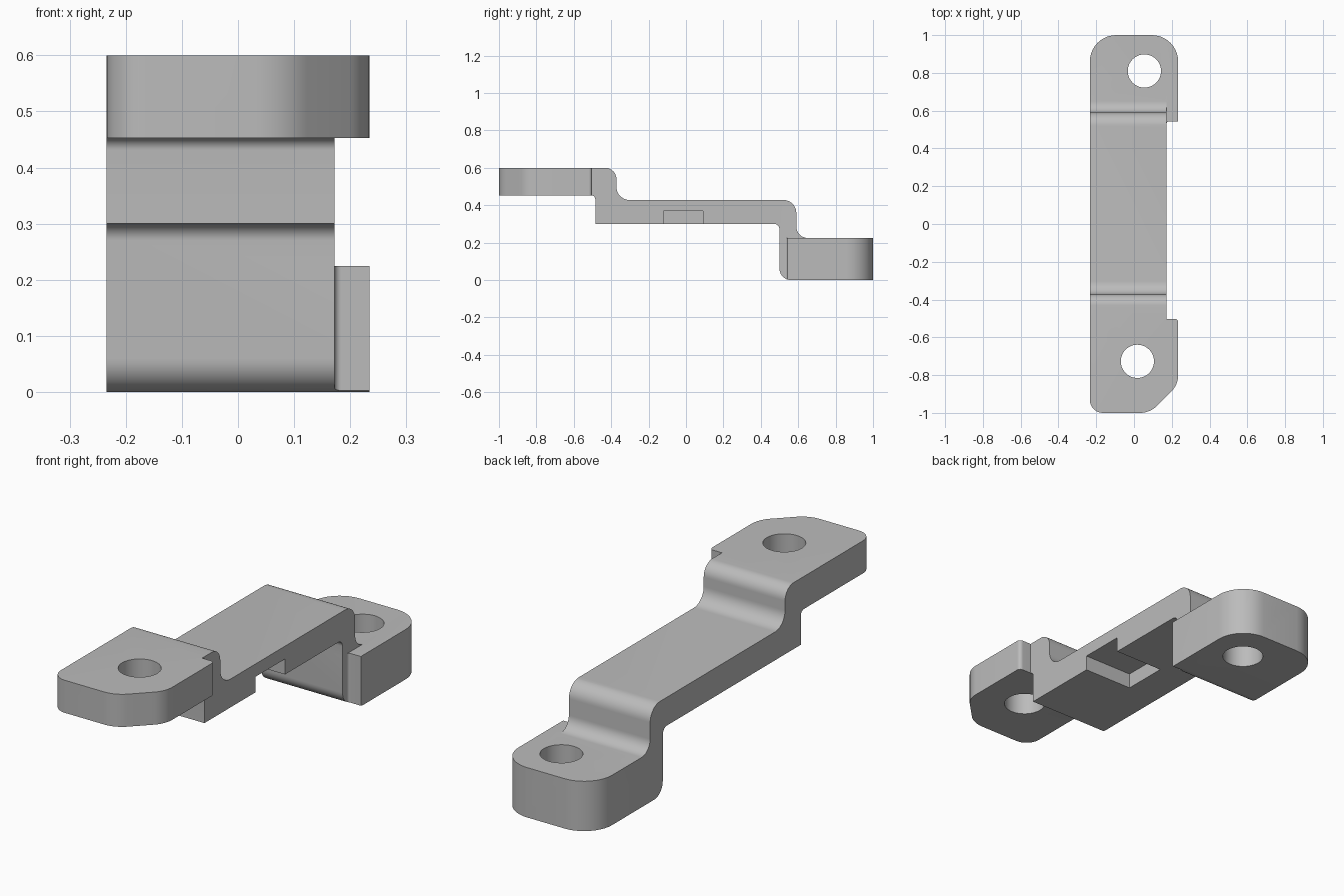
import bpy, bmesh, math
from mathutils import Vector

cube = bpy.data.objects.get("Cube")
if cube:
    bpy.data.objects.remove(cube, do_unlink=True)

HALF = 0.234      # half width of the end pads
NECK = 0.172      # side of the narrow middle

metal = bpy.data.materials.new("plain grey")
metal.use_nodes = True
GREY = (0.5, 0.5, 0.5, 1)
metal.diffuse_color = GREY
metal.node_tree.nodes["Principled BSDF"].inputs["Base Color"].default_value = GREY


def rounded(corners, steps=10):
    """Outline from (u, v, radius) corners, rounding each with an arc."""
    out = []
    for i, (u, v, r) in enumerate(corners):
        p = Vector((u, v))
        if r == 0:
            out.append(p)
            continue
        a = (Vector(corners[i - 1][:2]) - p).normalized()
        b = (Vector(corners[(i + 1) % len(corners)][:2]) - p).normalized()
        half = a.angle(b) / 2
        centre = p + (a + b).normalized() * r / math.sin(half)
        start = p + a * r / math.tan(half) - centre
        end = p + b * r / math.tan(half) - centre
        sweep = start.angle_signed(end)
        for k in range(steps + 1):
            t = -sweep * k / steps
            c, s = math.cos(t), math.sin(t)
            out.append(centre + Vector((start.x * c - start.y * s,
                                        start.x * s + start.y * c)))
    return out


def prism(name, outline, place, offset):
    """Extrude a flat outline, placed in space by a function, along offset."""
    bm = bmesh.new()
    face = bm.faces.new([bm.verts.new(place(p)) for p in outline])
    moved = bmesh.ops.extrude_face_region(bm, geom=[face])["geom"]
    bmesh.ops.translate(bm, vec=offset,
                        verts=[g for g in moved if isinstance(g, bmesh.types.BMVert)])
    bmesh.ops.recalc_face_normals(bm, faces=bm.faces)
    mesh = bpy.data.meshes.new(name)
    bm.to_mesh(mesh)
    bm.free()
    mesh.materials.append(metal)
    obj = bpy.data.objects.new(name, mesh)
    bpy.context.collection.objects.link(obj)
    return obj


def upright(name, outline, z0, z1):
    return prism(name, outline, lambda p: (p.x, p.y, z0), (0, 0, z1 - z0))


def box(name, x0, x1, y0, y1, z0, z1):
    corners = [(x0, y0), (x1, y0), (x1, y1), (x0, y1)]
    return upright(name, [Vector(c) for c in corners], z0, z1)


def combine(target, tool, operation):
    bpy.context.view_layer.objects.active = target
    mod = target.modifiers.new("shape", 'BOOLEAN')
    mod.operation = operation
    mod.solver = 'EXACT'
    mod.object = tool
    bpy.ops.object.modifier_apply(modifier=mod.name)
    bpy.data.objects.remove(tool, do_unlink=True)


# Stepped side profile (y, z, radius)
side = rounded([
    (-1, 0.453, 0), (-0.485, 0.453, 0.022), (-0.485, 0.3, 0),
    (0.5, 0.3, 0.03), (0.5, 0, 0.06), (1, 0, 0),
    (1, 0.225, 0), (0.59, 0.225, 0.06), (0.59, 0.428, 0.07),
    (-0.372, 0.428, 0.07), (-0.372, 0.6, 0.06), (-1, 0.6, 0)])
bracket = prism("bracket", side, lambda p: (-0.3, p.x, p.y), (0.6, 0, 0))

# Plan outline (x, y, radius)
plan = rounded([
    (-HALF, -1, 0.07), (0.085, -1, 0.13), (HALF, -0.85, 0.12),
    (HALF, -0.502, 0.018), (NECK, -0.502, 0), (NECK, 0.542, 0.012),
    (HALF, 0.542, 0), (HALF, 1, 0.14), (-HALF, 1, 0.14)])
combine(bracket, upright("plan_cutter", plan, -0.1, 0.7), 'INTERSECT')

# Flat top of the low side tab
combine(bracket, box("tab_cutter", NECK, 0.3, 0.3, 1.1, 0.225, 0.5), 'DIFFERENCE')

# Pocket under the middle, open to the side
combine(bracket, box("pocket_cutter", -0.075, 0.3, -0.12, 0.09, 0.2, 0.37), 'DIFFERENCE')

# Bolt holes
for x, y in [(0.018, -0.727), (0.055, 0.81)]:
    ring = [Vector((x + 0.088 * math.cos(math.tau * k / 48),
                    y + 0.088 * math.sin(math.tau * k / 48))) for k in range(48)]
    combine(bracket, upright("hole_cutter", ring, -0.1, 0.7), 'DIFFERENCE')

# Smooth curves, sharp edges
bpy.ops.object.select_all(action='DESELECT')
bracket.select_set(True)
bpy.context.view_layer.objects.active = bracket
bpy.ops.object.shade_smooth_by_angle(angle=math.radians(30))
